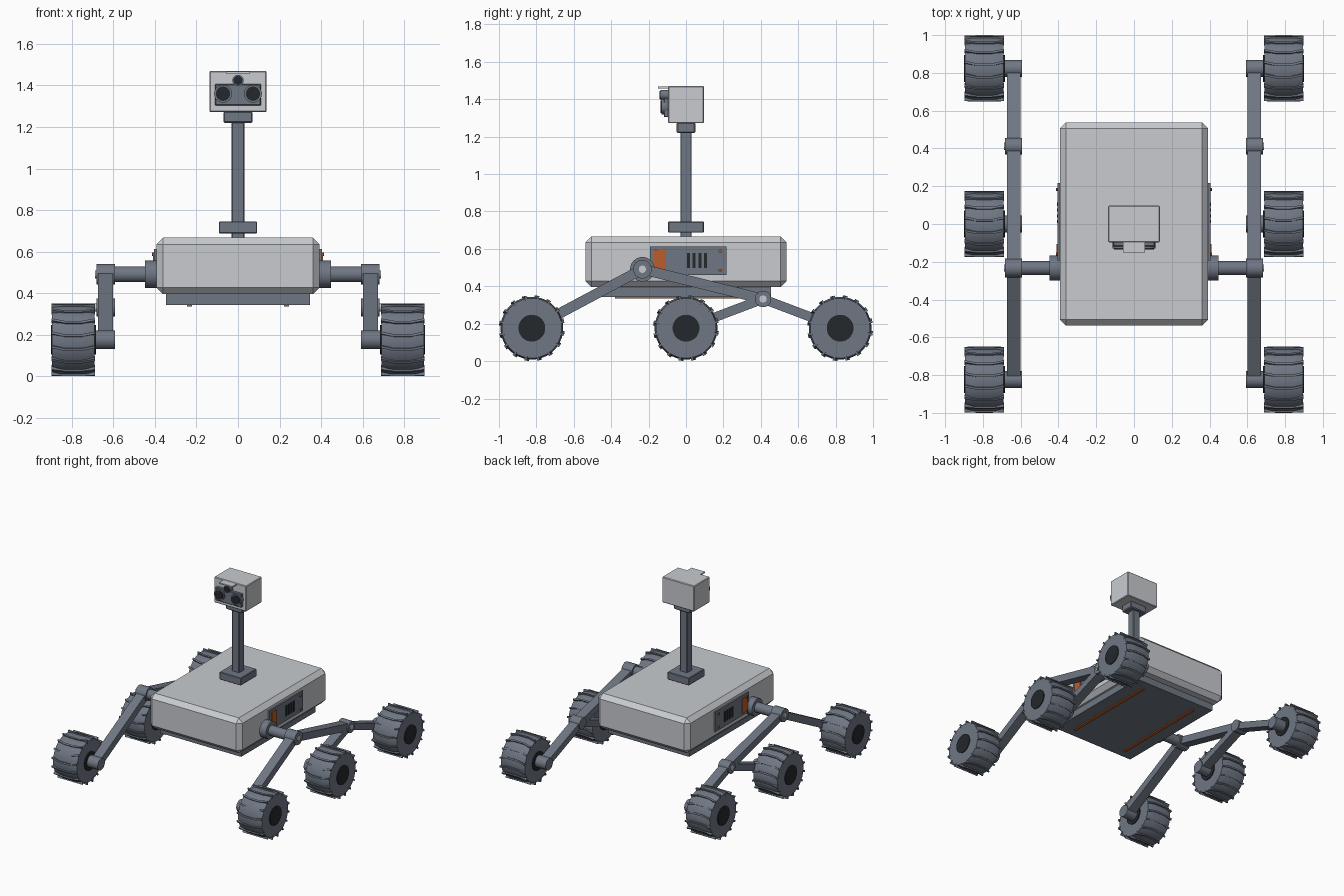
import bpy, bmesh
from math import sin, cos, pi, atan2, hypot
from mathutils import Matrix, Vector

if "Cube" in bpy.data.objects:
    bpy.data.objects.remove(bpy.data.objects["Cube"])


def material(name, r, g, b):
    m = bpy.data.materials.new(name)
    m.diffuse_color = (r, g, b, 1)
    m.use_nodes = True
    m.node_tree.nodes["Principled BSDF"].inputs["Base Color"].default_value = m.diffuse_color
    return m


SHELL = material("shell_white", 0.58, 0.6, 0.63)
FRAME = material("frame_grey", 0.16, 0.185, 0.23)
DARK = material("dark", 0.018, 0.021, 0.025)
ORANGE = material("orange", 0.5, 0.11, 0.025)


def finish(bm, name, mat, bevel=0.0):
    bmesh.ops.recalc_face_normals(bm, faces=bm.faces)
    if bevel:
        bmesh.ops.bevel(bm, geom=bm.edges[:], offset=bevel, segments=1, affect='EDGES')
    mesh = bpy.data.meshes.new(name)
    bm.to_mesh(mesh)
    bm.free()
    ob = bpy.data.objects.new(name, mesh)
    mesh.materials.append(mat)
    bpy.context.collection.objects.link(ob)
    return ob


def box(name, mat, x, y, z, bevel=0.0):
    """Box from (min, max) ranges."""
    bm = bmesh.new()
    lo, hi = Vector((x[0], y[0], z[0])), Vector((x[1], y[1], z[1]))
    bmesh.ops.create_cube(bm, size=1, matrix=Matrix.Translation((lo + hi) / 2)
                          @ Matrix.Diagonal((*(hi - lo), 1)))
    return finish(bm, name, mat, bevel)


def lathe(name, mat, profile, centre, axis, sides=24):
    """Closed solid turned from (position, radius) pairs along the x or y axis."""
    bm = bmesh.new()
    rings = []
    for p, r in profile:
        ring = []
        for i in range(sides):
            a = 2 * pi * (i + 0.5) / sides
            u, v = r * cos(a), r * sin(a)
            co = (p, u, v) if axis == 'X' else (u, p, v)
            ring.append(bm.verts.new(Vector(co) + Vector(centre)))
        rings.append(ring)
    for r0, r1 in zip(rings, rings[1:]):
        for i in range(sides):
            j = (i + 1) % sides
            bm.faces.new((r0[i], r0[j], r1[j], r1[i]))
    bm.faces.new(rings[0])
    bm.faces.new(rings[-1])
    return finish(bm, name, mat)


def rod(name, mat, a, b, r, y, z, sides=20, s=1):
    """Cylinder along x from a to b, on side s."""
    return lathe(name, mat, [(s * a, r), (s * b, r)], (0, y, z), 'X', sides)


def beam(name, s, p, q, height):
    """Square-section suspension beam between two (y, z) joints."""
    dy, dz = q[0] - p[0], q[1] - p[1]
    bm = bmesh.new()
    mat = (Matrix.Translation((s * 0.637, (p[0] + q[0]) / 2, (p[1] + q[1]) / 2))
           @ Matrix.Rotation(atan2(dz, dy), 4, 'X')
           @ Matrix.Diagonal((0.072, hypot(dy, dz), height, 1)))
    bmesh.ops.create_cube(bm, size=1, matrix=mat)
    return finish(bm, name, FRAME)


def treads(name, s, y, z, count=16):
    """Chevron bars around a wheel."""
    bm = bmesh.new()
    for k in range(count):
        secs = []
        for u in (-1, -0.4, 0.4, 1):
            th = 2 * pi * (k + 0.5) / count + 0.13 * (1 - abs(u))
            sec = []
            for r, d in ((0.15, -1), (0.176, -1), (0.176, 1), (0.15, 1)):
                a = th + d * 0.035
                sec.append(bm.verts.new((s * 0.792 + u * 0.105, y + r * cos(a), z + r * sin(a))))
            secs.append(sec)
        for a, b in zip(secs, secs[1:]):
            for i in range(4):
                bm.faces.new((a[i], a[i - 1], b[i - 1], b[i]))
        bm.faces.new(secs[0])
        bm.faces.new(secs[-1])
    return finish(bm, name, FRAME)


# Body, belly pan and belly rails
box("body", SHELL, (-0.393, 0.393), (-0.538, 0.538), (0.395, 0.667), 0.033)
box("belly_pan", FRAME, (-0.346, 0.346), (-0.455, 0.455), (0.343, 0.4))
for s in (-1, 1):
    box("belly_rail", ORANGE, (s * 0.233 - 0.012, s * 0.233 + 0.012), (-0.38, 0.38), (0.335, 0.345))

# Mast and head
box("mast_base", FRAME, (-0.092, 0.092), (-0.096, 0.096), (0.687, 0.746), 0.004)
box("mast", FRAME, (-0.031, 0.031), (-0.03, 0.03), (0.66, 1.23), 0.004)
box("neck", FRAME, (-0.07, 0.07), (-0.05, 0.05), (1.22, 1.275), 0.006)
box("head", SHELL, (-0.138, 0.138), (-0.097, 0.097), (1.272, 1.47), 0.005)
box("visor", SHELL, (-0.057, 0.057), (-0.15, -0.09), (1.457, 1.467))
box("camera_plate", FRAME, (-0.11, 0.11), (-0.118, -0.09), (1.304, 1.406), 0.003)
for name, x, z, r, y in (("left_eye", -0.072, 1.36, 0.043, -0.13),
                         ("right_eye", 0.072, 1.36, 0.043, -0.13),
                         ("small_eye", 0, 1.424, 0.027, -0.136)):
    lathe(name + "_ring", FRAME, [(-0.09, r), (y, r)], (x, 0, z), 'Y')
    lathe(name + "_lens", DARK, [(-0.1, r * 0.8), (y - 0.005, r * 0.8)], (x, 0, z), 'Y')

FRONT, MID, REAR = (-0.824, 0.176), (0, 0.176), (0.824, 0.176)
PIVOT, BOGIE = (-0.233, 0.491), (0.412, 0.332)

for s, side in ((-1, "left"), (1, "right")):
    def xr(a, b):
        return sorted((s * a, s * b))

    # Side service panel with hatch, vents and bolts
    box(side + "_panel", FRAME, xr(0.38, 0.404), (-0.192, 0.217), (0.46, 0.613))
    box(side + "_hatch", ORANGE, xr(0.39, 0.41), (-0.17, -0.107), (0.48, 0.594))
    for i in range(4):
        y = 0.013 + 0.0305 * i
        box(side + "_vent", DARK, xr(0.39, 0.408), (y - 0.008, y + 0.008), (0.497, 0.578))
    for y in (-0.16, 0.183):
        for z in (0.485, 0.588):
            rod(side + "_bolt", ORANGE, 0.39, 0.414, 0.009, y, z, 8, s)

    # Rocker axle, collar and suspension beams
    rod(side + "_collar", FRAME, 0.385, 0.448, 0.066, *PIVOT, 20, s)
    rod(side + "_axle", FRAME, 0.44, 0.62, 0.038, *PIVOT, 20, s)
    beam(side + "_front_rocker", s, PIVOT, FRONT, 0.055)
    beam(side + "_rear_rocker", s, PIVOT, BOGIE, 0.055)
    beam(side + "_middle_bogie", s, BOGIE, MID, 0.05)
    beam(side + "_rear_bogie", s, BOGIE, REAR, 0.05)
    for name, joint, r in (("pivot", PIVOT, 0.05), ("bogie", BOGIE, 0.044)):
        rod(f"{side}_{name}_joint", FRAME, 0.593, 0.682, r, *joint, 20, s)
        rod(f"{side}_{name}_cap", SHELL, 0.67, 0.688, 0.02, *joint, 12, s)

    # Wheels
    for name, (y, z) in (("front", FRONT), ("middle", MID), ("rear", REAR)):
        tag = f"{side}_{name}_wheel"
        rod(tag + "_axle", FRAME, 0.593, 0.7, 0.045, y, z, 20, s)
        lathe(tag, FRAME, [(s * 0.69, 0.16), (s * 0.73, 0.168), (s * 0.854, 0.168), (s * 0.894, 0.16)],
              (0, y, z), 'X', 32)
        rod(tag + "_hub", DARK, 0.684, 0.9, 0.072, y, z, 24, s)
        treads(tag + "_treads", s, y, z)

# Smooth the turned parts, keeping their edges sharp
for ob in bpy.data.objects:
    ob.select_set(len(ob.data.polygons) > 12 and not ob.name.endswith("treads") and ob.name != "body")
    if ob.select_get():
        bpy.context.view_layer.objects.active = ob
bpy.ops.object.shade_smooth_by_angle(angle=0.52)
